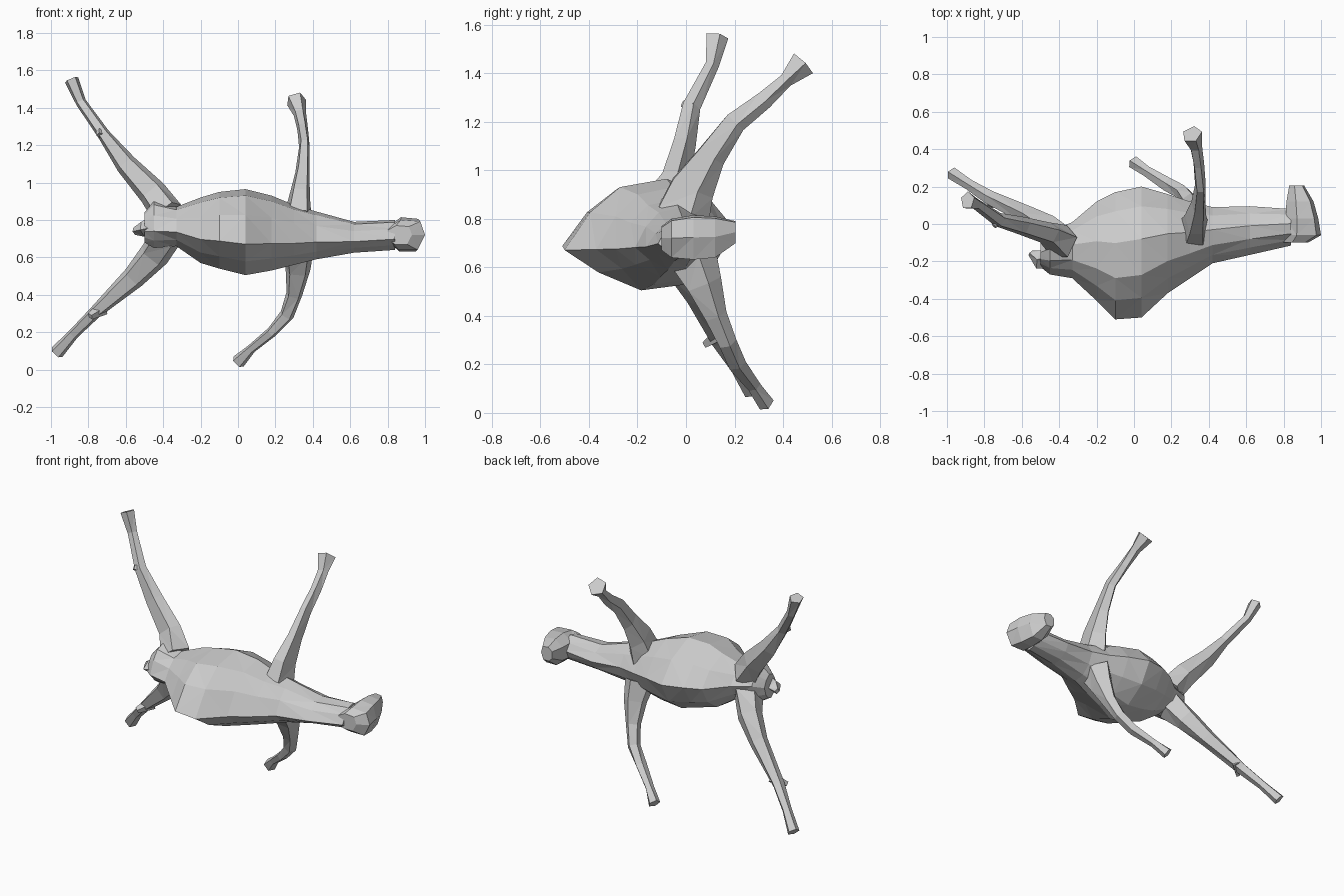
import bpy, bmesh, math
from mathutils import Vector


def loft(name, rings):
    """Skin a list of equal-sized point rings, cap both ends, flat triangles."""
    bm = bmesh.new()
    rows = [[bm.verts.new(p) for p in ring] for ring in rings]
    n = len(rows[0])
    for a, b in zip(rows, rows[1:]):
        for i in range(n):
            j = (i + 1) % n
            bm.faces.new((a[i], a[j], b[j], b[i]))
    bm.faces.new(rows[0])
    bm.faces.new(rows[-1])
    bmesh.ops.triangulate(bm, faces=bm.faces[:])
    bmesh.ops.recalc_face_normals(bm, faces=bm.faces[:])
    mesh = bpy.data.meshes.new(name)
    bm.to_mesh(mesh)
    bm.free()
    obj = bpy.data.objects.new(name, mesh)
    bpy.context.collection.objects.link(obj)
    return obj


def limb(name, stations, sides=5):
    """Tube through (x, y, z, radius towards y, radius across)."""
    pts = [Vector(s[:3]) for s in stations]
    rings = []
    for i, s in enumerate(stations):
        t = (pts[min(i + 1, len(pts) - 1)] - pts[max(i - 1, 0)]).normalized()
        u = Vector((0, 1, 0))
        u = (u - t * t.dot(u)).normalized()
        v = t.cross(u)
        rings.append([pts[i] + u * s[3] * math.cos(k * math.tau / sides)
                      + v * s[4] * math.sin(k * math.tau / sides)
                      for k in range(sides)])
    return loft(name, rings)


def box_ring(profile, lo, hi):
    """Scale a -1..1 profile into a 2D range."""
    return [((lo[0] + hi[0]) / 2 + a * (hi[0] - lo[0]) / 2,
             (lo[1] + hi[1]) / 2 + b * (hi[1] - lo[1]) / 2) for a, b in profile]


# Body and neck: pointed back towards -y, rounded belly towards +y
body_profile = [(-1, -.28), (-.7, .4), (-.35, .85), (.2, 1), (.7, .65),
                (1, .1), (.78, -.5), (.4, -.9), (-.1, -1), (-.6, -.68)]
body_sections = [  # x, y min, y max, z min, z max
    (-.50, -.23, -.10, .68, .84), (-.45, -.27, -.04, .65, .90),
    (-.33, -.29, .01, .66, .87), (-.20, -.41, .12, .57, .92),
    (-.10, -.51, .17, .54, .95), (.04, -.50, .20, .505, .965),
    (.18, -.37, .16, .53, .93), (.30, -.29, .12, .56, .88),
    (.42, -.21, .09, .59, .845), (.62, -.165, .095, .625, .79),
    (.84, -.115, .08, .64, .80)]
loft("body", [[(x, y, z) for y, z in box_ring(body_profile, (y0, z0), (y1, z1))]
              for x, y0, y1, z0, z1 in body_sections])

# Head: lofted along y towards the muzzle
head_profile = [(-1, -.5), (-1, .5), (-.3, 1), (.75, .9), (1, 0), (.6, -1), (-.4, -1)]
head_sections = [  # y, x min, x max, z min, z max
    (-.10, .80, .93, .67, .77), (-.06, .80, 1.0, .64, .80),
    (.03, .81, .985, .632, .815), (.12, .815, .96, .64, .81),
    (.205, .83, .91, .70, .79)]
loft("head", [[(x, y, z) for x, z in box_ring(head_profile, (x0, z0), (x1, z1))]
              for y, x0, x1, z0, z1 in head_sections])

# Legs, two raised and two lowered
limb("upper_rear_leg", [
    (-.38, -.10, .84, .10, .09), (-.46, -.05, .95, .06, .08), (-.60, -.01, 1.10, .05, .06),
    (-.72, .02, 1.26, .04, .035), (-.84, .105, 1.43, .03, .03), (-.89, .125, 1.55, .05, .04)])
limb("upper_front_leg", [
    (.32, -.02, .82, .12, .08), (.33, .02, .93, .10, .06), (.345, .10, 1.06, .065, .04),
    (.355, .20, 1.20, .05, .03), (.345, .32, 1.29, .04, .03), (.33, .41, 1.37, .03, .035),
    (.31, .48, 1.44, .06, .055)])
limb("lower_rear_leg", [
    (-.38, -.10, .72, .10, .09), (-.45, -.02, .61, .07, .085), (-.56, .045, .49, .05, .065),
    (-.77, .14, .30, .04, .035), (-.88, .21, .19, .03, .03), (-.97, .27, .09, .035, .04)])
limb("lower_front_leg", [
    (.32, .02, .64, .11, .09), (.32, .07, .53, .08, .07), (.30, .12, .40, .05, .045),
    (.26, .17, .29, .04, .04), (.18, .21, .20, .04, .03), (.07, .28, .11, .03, .025),
    (.0, .33, .04, .035, .04)])

# Hock points on the rear legs
limb("lower_hock", [(-.72, .14, .33, .03, .04), (-.79, .08, .285, .015, .02)], 4)
limb("upper_hock", [(-.70, .03, 1.25, .03, .03), (-.75, -.01, 1.27, .015, .02)], 4)

# Tail
limb("tail", [(-.46, -.18, .76, .06, .06), (-.51, -.19, .75, .05, .04),
              (-.555, -.155, .74, .015, .02)], 4)
